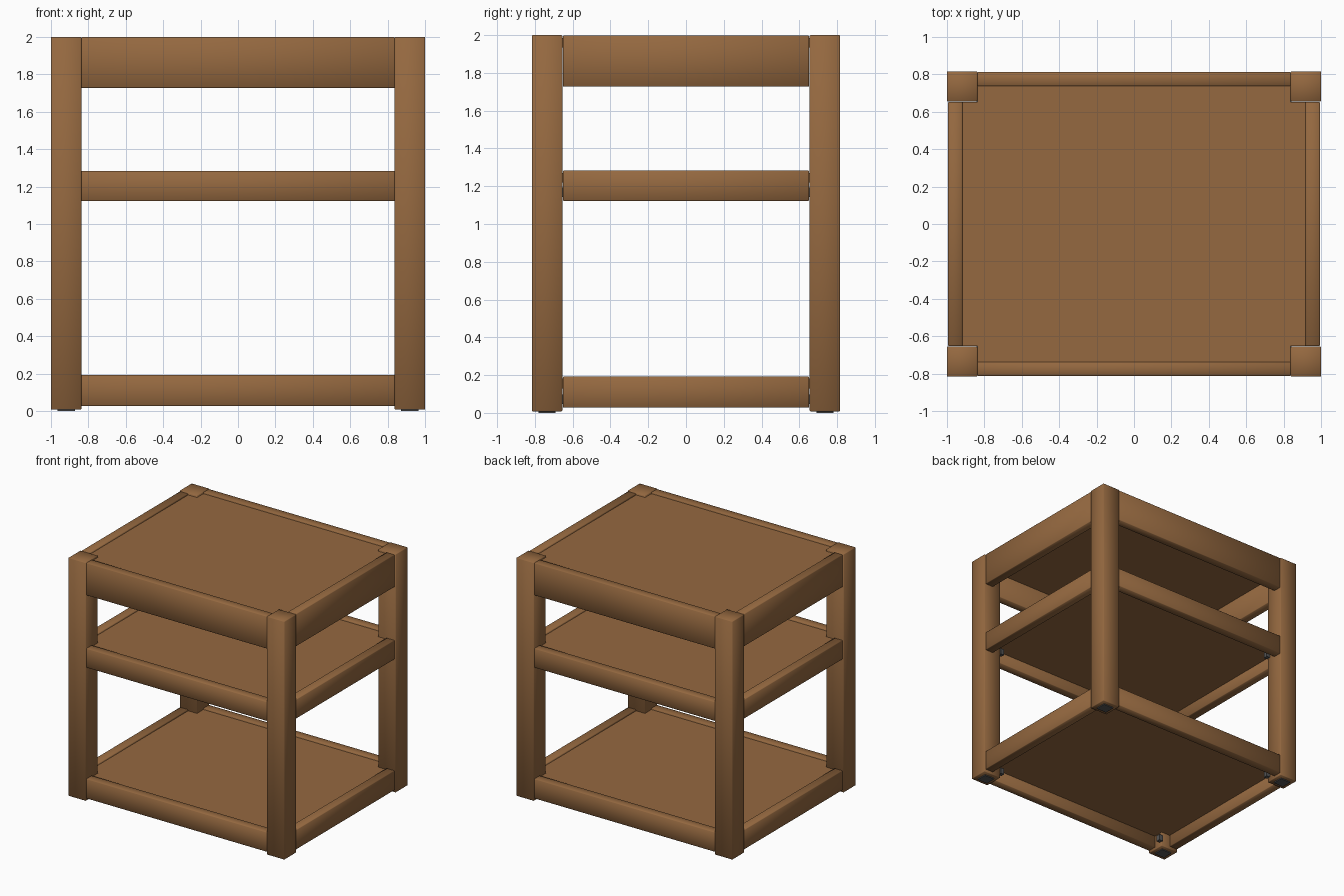
import bpy, bmesh, math

if "Cube" in bpy.data.objects:
    bpy.data.objects.remove(bpy.data.objects["Cube"])

def material(name, rgb):
    m = bpy.data.materials.new(name)
    m.diffuse_color = (*rgb, 1)
    m.use_nodes = True
    m.node_tree.nodes["Principled BSDF"].inputs["Base Color"].default_value = m.diffuse_color
    return m

wood = material("brown_wood", (0.300, 0.140, 0.051))
grey = material("grey_metal", (0.09, 0.09, 0.09))

def box(name, lo, hi, mat, bevel=0.0):
    bm = bmesh.new()
    bmesh.ops.create_cube(bm, size=1)
    for v in bm.verts:
        v.co = [lo[i] if v.co[i] < 0 else hi[i] for i in range(3)]
    if bevel:
        bmesh.ops.bevel(bm, geom=bm.edges[:], offset=bevel, segments=1, affect='EDGES')
    me = bpy.data.meshes.new(name)
    bm.to_mesh(me)
    bm.free()
    me.materials.append(mat)
    ob = bpy.data.objects.new(name, me)
    bpy.context.collection.objects.link(ob)
    if bevel:
        bpy.context.view_layer.objects.active = ob
        ob.select_set(True)
        bpy.ops.object.shade_smooth_by_angle(angle=math.radians(50))
        ob.select_set(False)
    return ob

def span(a, b, s):
    return (a, b) if s > 0 else (-b, -a)

# bottom, top of rails and underside of panel for each shelf
shelves = {"bottom": (0.028, 0.193, 0.13), "middle": (1.122, 1.283, 1.22), "top": (1.727, 1.998, 1.935)}

# legs, foot pads and corner bolts
for sx in (-1, 1):
    for sy in (-1, 1):
        tag = ("left" if sx < 0 else "right") + ("_front" if sy < 0 else "_back")
        x, y = span(0.837, 1.0, sx), span(0.655, 0.815, sy)
        box("leg_" + tag, (x[0], y[0], 0.008), (x[1], y[1], 2.0), wood, 0.004)
        x, y = span(0.87, 0.965, sx), span(0.69, 0.78, sy)
        box("foot_pad_" + tag, (x[0], y[0], 0.0), (x[1], y[1], 0.012), grey)
        x, y = span(0.805, 0.84, sx), span(0.645, 0.68, sy)
        for s in ("bottom", "middle"):
            z = shelves[s][0]
            box(s + "_bolt_" + tag, (x[0], y[0], z + 0.02), (x[1], y[1], z + 0.07), grey)

# shelves: four rails around a slightly recessed panel
for s, (z0, z1, zp) in shelves.items():
    for sg in (-1, 1):
        y = span(0.737, 0.811, sg)
        box(s + ("_front_rail" if sg < 0 else "_back_rail"), (-0.838, y[0], z0), (0.838, y[1], z1), wood, 0.004)
        x = span(0.917, 0.993, sg)
        box(s + ("_left_rail" if sg < 0 else "_right_rail"), (x[0], -0.652, z0), (x[1], 0.652, z1), wood, 0.004)
    box(s + "_panel", (-0.918, -0.652, zp), (0.918, 0.652, z1 - 0.012), wood)
    # panel strips reaching the front and back rails between the legs
    for sg in (-1, 1):
        y = span(0.652, 0.738, sg)
        box(s + ("_front_panel_edge" if sg < 0 else "_back_panel_edge"),
            (-0.836, y[0], zp), (0.836, y[1], z1 - 0.012), wood)
